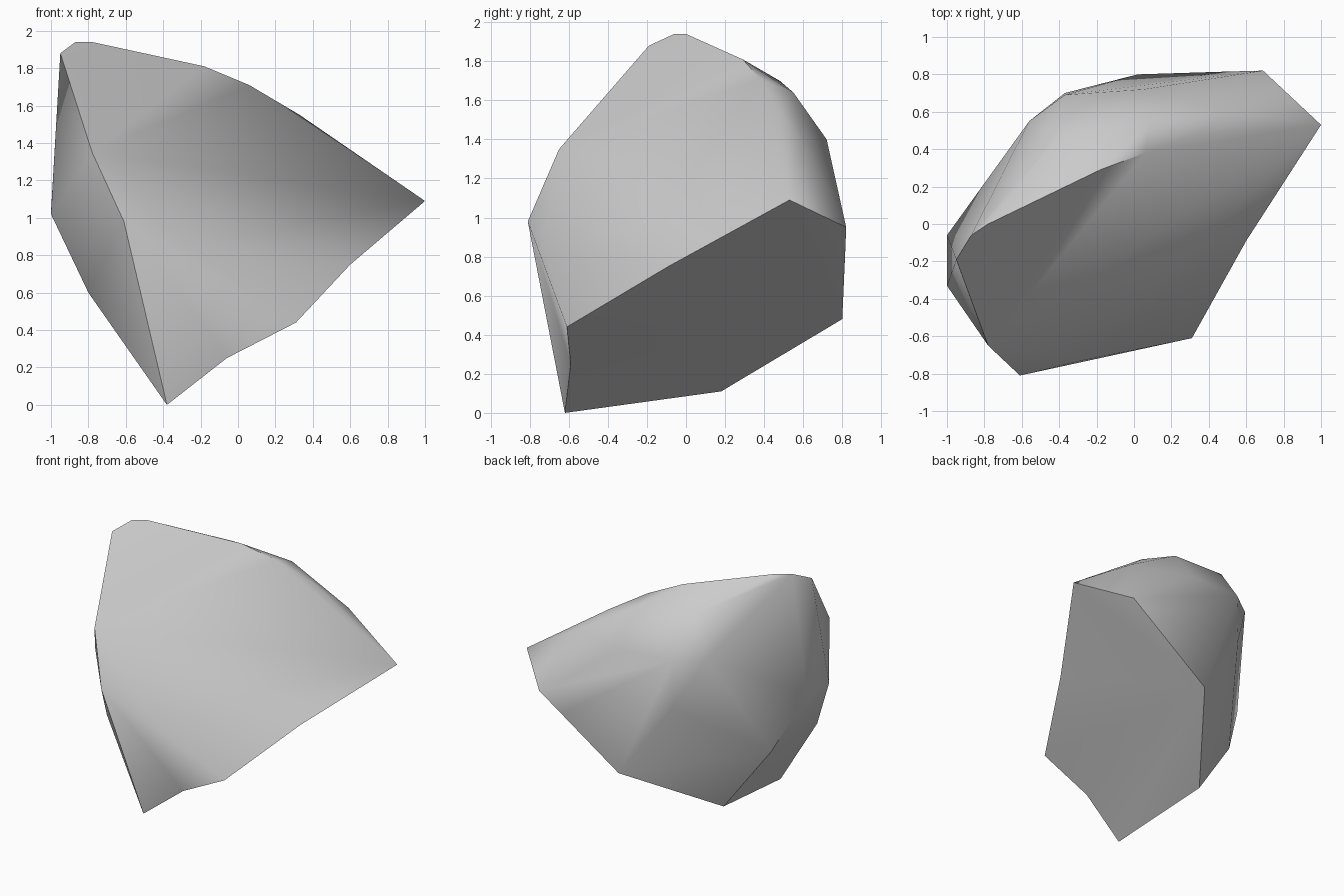
import bpy, bmesh
from mathutils import Vector

if "Cube" in bpy.data.objects:
    bpy.data.objects.remove(bpy.data.objects["Cube"])

# Main corners of the boulder, wrapped with a convex hull
tip, low, foot = (1.0, .53, 1.09), (.31, -.61, .44), (-.38, -.62, 0)
corners = [
    tip, low, foot,
    # broad front slope
    (-.61, -.81, .98), (-.28, -.73, .85), (-.78, -.65, 1.35), (-.86, -.43, 1.6),
    # crown
    (-.95, -.19, 1.88), (-.87, -.06, 1.94), (-.78, 0, 1.94),
    # upper right ridge
    (-.18, .29, 1.81), (.06, .38, 1.71), (.33, .48, 1.55), (.53, .6, 1.38),
    # rounded back
    (-.40, .48, 1.70), (.08, .55, 1.64), (-.37, .69, 1.42), (-.56, .55, 1.42),
    (.05, .72, 1.40), (-.37, .70, 1.05),
    # back right edge
    (.69, .82, .95), (.50, .815, .82), (.02, .80, .48),
    # left side and underside
    (-1, -.33, 1.02), (-1, -.06, 1.03), (-.8, -.47, .6), (-.8, .09, .6),
    (-.45, .18, .11), (-.41, -.2, .07),
]
bm = bmesh.new()
for p in corners:
    bm.verts.new(p)
res = bmesh.ops.convex_hull(bm, input=bm.verts[:])
loose = [v for v in bm.verts if not v.link_faces]
bmesh.ops.delete(bm, geom=loose, context='VERTS')


def chip(a, b, target):
    """Split the edge a-b and push the new corner inward."""
    a, b = Vector(a), Vector(b)
    for e in bm.edges:
        p, q = e.verts[0].co, e.verts[1].co
        if ((p - a).length < 1e-4 and (q - b).length < 1e-4) or \
           ((p - b).length < 1e-4 and (q - a).length < 1e-4):
            _, v = bmesh.utils.edge_split(e, e.verts[0], .5)
            faces = v.link_faces[:]
            for f in faces:
                far = max((w for w in f.verts if w is not v and not
                           any(w in x.verts for x in v.link_edges)),
                          key=lambda w: (w.co - v.co).length)
                bmesh.utils.face_split(f, v, far)
            v.co = target
            return


# Worn edges under the front slope
chip(tip, low, (.60, -.09, .75))
chip(low, foot, (-.06, -.59, .25))

bmesh.ops.recalc_face_normals(bm, faces=bm.faces[:])
mesh = bpy.data.meshes.new("boulder")
bm.to_mesh(mesh)
bm.free()
rock = bpy.data.objects.new("boulder", mesh)
bpy.context.collection.objects.link(rock)
bpy.context.view_layer.objects.active = rock
rock.select_set(True)
bpy.ops.object.shade_smooth_by_angle(angle=.7)
